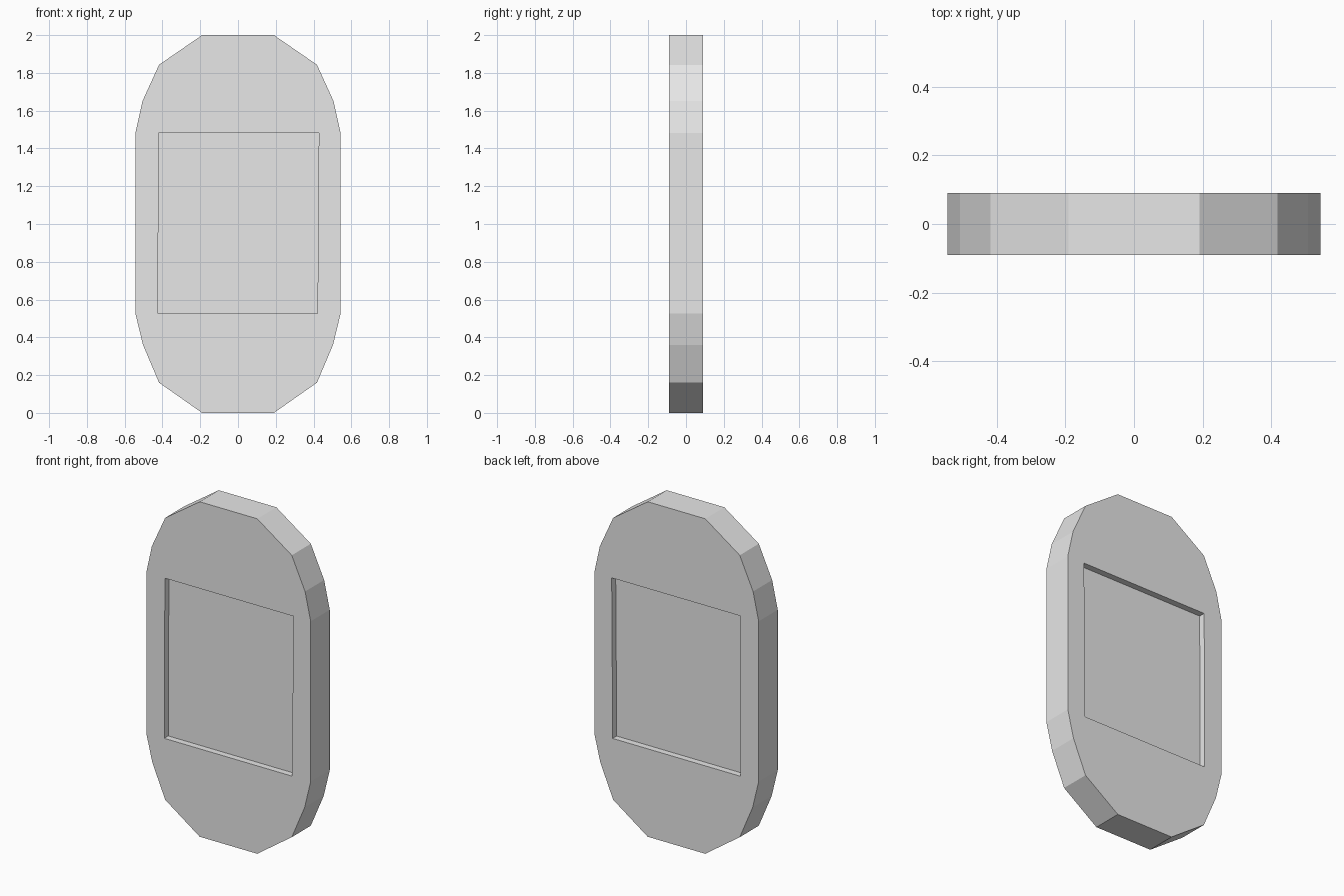
import bpy, bmesh

if "Cube" in bpy.data.objects:
    bpy.data.objects.remove(bpy.data.objects["Cube"])

grey = bpy.data.materials.new("light grey")
grey.diffuse_color = (0.8, 0.8, 0.8, 1)
grey.use_nodes = True
grey.node_tree.nodes["Principled BSDF"].inputs["Base Color"].default_value = grey.diffuse_color


def prism(name, outline, y0, y1):
    """Extrude an (x, z) outline along y."""
    bm = bmesh.new()
    face = bm.faces.new([bm.verts.new((x, y0, z)) for x, z in outline])
    new = bmesh.ops.extrude_face_region(bm, geom=[face], use_keep_orig=True)["geom"]
    bmesh.ops.translate(bm, vec=(0, y1 - y0, 0),
                        verts=[g for g in new if isinstance(g, bmesh.types.BMVert)])
    bmesh.ops.recalc_face_normals(bm, faces=bm.faces)
    mesh = bpy.data.meshes.new(name)
    bm.to_mesh(mesh)
    bm.free()
    mesh.materials.append(grey)
    obj = bpy.data.objects.new(name, mesh)
    bpy.context.collection.objects.link(obj)
    return obj


# Rounded plate: right half of the outline, mirrored to the left
T = 0.09
half = [(0.19, 0), (0.418, 0.16), (0.503, 0.36), (0.543, 0.525),
        (0.543, 1.482), (0.506, 1.65), (0.418, 1.843), (0.19, 2)]
plate = prism("plate", half + [(-x, z) for x, z in reversed(half)], -T, T)

# Shallow rectangular recess on front and back
DEPTH = 0.038
recess = [(-0.424, 0.525), (0.421, 0.525), (0.428, 1.482), (-0.42, 1.482)]
for side, y0, y1 in (("front", -T - 0.1, -T + DEPTH), ("back", T - DEPTH, T + 0.1)):
    cutter = prism(side + "_recess_cutter", recess, y0, y1)
    cutter.hide_render = True
    cutter.hide_set(True)
    mod = plate.modifiers.new(side + "_recess", 'BOOLEAN')
    mod.operation = 'DIFFERENCE'
    mod.solver = 'EXACT'
    mod.object = cutter
